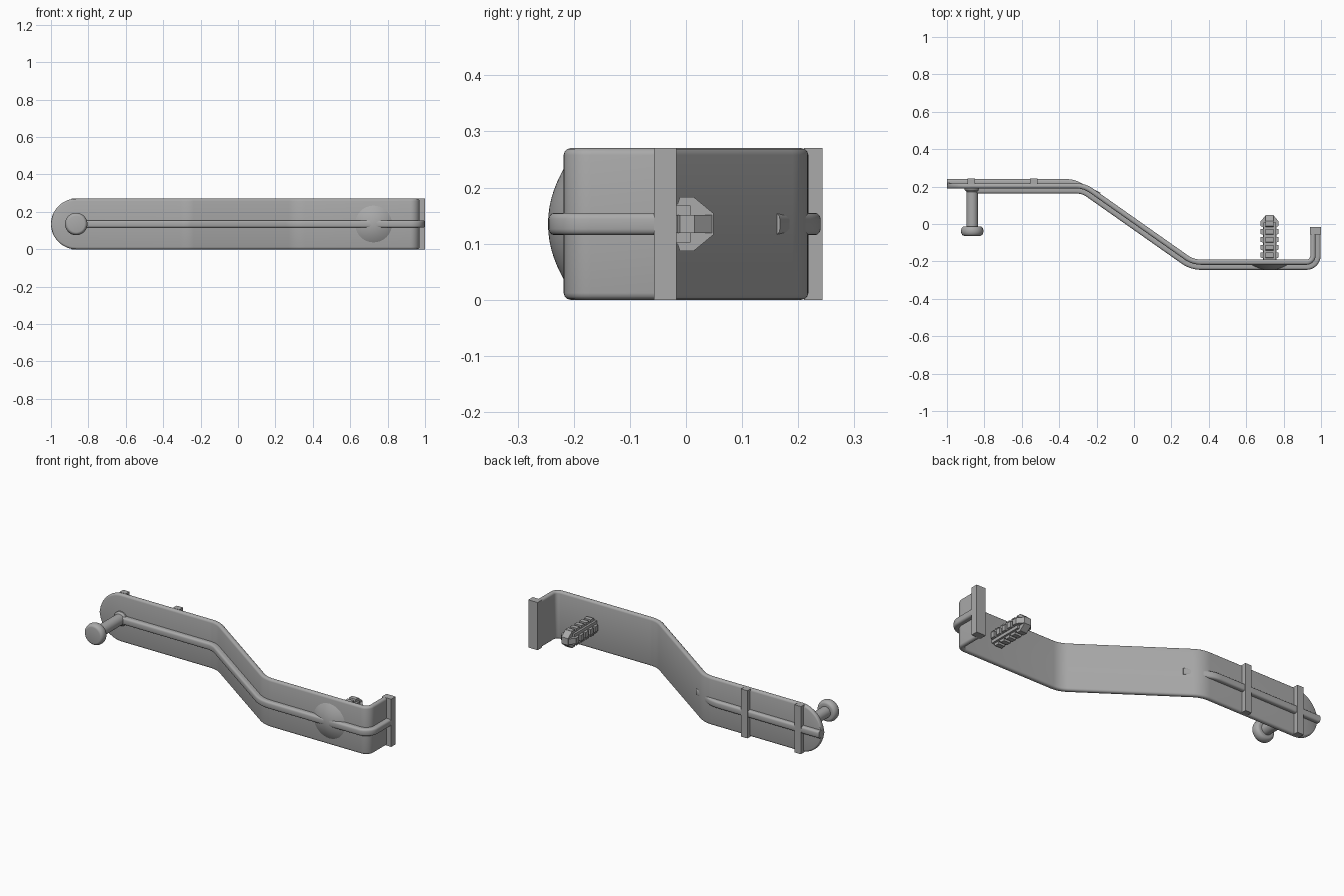
import bpy, bmesh, math
from mathutils import Vector, Matrix

cube = bpy.data.objects.get("Cube")
if cube:
    bpy.data.objects.remove(cube, do_unlink=True)

grey = bpy.data.materials.new("mid_grey")
grey.use_nodes = True
grey.diffuse_color = (0.4, 0.4, 0.4, 1)
grey.node_tree.nodes["Principled BSDF"].inputs["Base Color"].default_value = (0.4, 0.4, 0.4, 1)

MID = 0.135      # middle height of the strap
HALF = 0.014     # half thickness of the strap


def finish(name, bm, smooth=True):
    bmesh.ops.recalc_face_normals(bm, faces=bm.faces)
    mesh = bpy.data.meshes.new(name)
    bm.to_mesh(mesh)
    bm.free()
    mesh.materials.append(grey)
    obj = bpy.data.objects.new(name, mesh)
    bpy.context.collection.objects.link(obj)
    if smooth:
        bpy.ops.object.select_all(action='DESELECT')
        bpy.context.view_layer.objects.active = obj
        obj.select_set(True)
        bpy.ops.object.shade_smooth_by_angle(angle=math.radians(35))
    return obj


def fillet(corners, radii, steps=8):
    """Polyline with rounded inner corners."""
    pts = [Vector(c) for c in corners]
    out = [pts[0]]
    for a, b, c, r in zip(pts, pts[1:], pts[2:], radii):
        d1, d2 = (a - b).normalized(), (c - b).normalized()
        half = d1.angle(d2) / 2
        start = b + d1 * (r / math.tan(half))
        end = b + d2 * (r / math.tan(half))
        centre = b + (d1 + d2).normalized() * (r / math.sin(half))
        sweep_angle = (start - centre).angle_signed(end - centre)
        for i in range(steps + 1):
            out.append(centre + Matrix.Rotation(-sweep_angle * i / steps, 2) @ (start - centre))
    return out + [pts[-1]]


def rounded_section(u0, u1, half_z, r, steps=3):
    """Rounded rectangle in (offset across path, height)."""
    r = min(r, half_z * 0.9)
    ring = []
    for k, (u, z) in enumerate([(u1 - r, half_z - r), (u0 + r, half_z - r),
                                (u0 + r, r - half_z), (u1 - r, r - half_z)]):
        for i in range(steps + 1):
            a = math.pi / 2 * (k + i / steps)
            ring.append((u + r * math.cos(a), z + r * math.sin(a)))
    return ring


def sweep(name, path, section):
    bm = bmesh.new()
    rings = []
    for i, p in enumerate(path):
        t1 = (p - path[max(i - 1, 0)]).normalized()
        t2 = (path[min(i + 1, len(path) - 1)] - p).normalized()
        t = (t1 + t2).normalized()
        n = Vector((-t.y, t.x))
        stretch = 1 / max(t.dot(t2 if t2.length else t1), 0.5)
        rings.append([bm.verts.new((p.x + n.x * u * stretch, p.y + n.y * u * stretch, MID + z))
                      for u, z in section(p)])
    for a, b in zip(rings, rings[1:]):
        for j in range(len(a)):
            k = (j + 1) % len(a)
            bm.faces.new((a[j], a[k], b[k], b[j]))
    bm.faces.new(rings[0])
    bm.faces.new(rings[-1])
    return finish(name, bm)


def lathe(name, x, profile, segments=40):
    """Turn (radius, y) points about an axis running front to back."""
    bm = bmesh.new()
    verts = [bm.verts.new((x + r, y, MID)) for r, y in profile]
    edges = [bm.edges.new(pair) for pair in zip(verts, verts[1:])]
    bmesh.ops.spin(bm, geom=verts + edges, cent=(x, 0, MID), axis=(0, 1, 0),
                   angle=math.tau, steps=segments)
    bmesh.ops.remove_doubles(bm, verts=bm.verts, dist=0.0002)
    return finish(name, bm)


def box(name, x0, x1, y0, y1, z0, z1):
    bm = bmesh.new()
    size = Matrix.Diagonal((x1 - x0, y1 - y0, z1 - z0, 1))
    place = Matrix.Translation(((x0 + x1) / 2, (y0 + y1) / 2, (z0 + z1) / 2))
    bmesh.ops.create_cube(bm, size=1, matrix=place @ size)
    return finish(name, bm, False)


# Strap: offset bends, upturned right end, rounded left end
corners = [(-1, 0.204), (-0.265, 0.204), (0.315, -0.204), (0.957, -0.204), (0.957, -0.03)]
bends = fillet(corners, [0.14, 0.14, 0.035])
end_arc = [Vector((-1 + MID * (1 - math.cos(math.pi / 2 * i / 16)), 0.204)) for i in range(17)]


def strap_section(p):
    back = max(0, -1 + MID - p.x)
    half_z = max(math.sqrt(max(MID ** 2 - back ** 2, 0)), 0.006)
    return rounded_section(-HALF, HALF, half_z, 0.012)


sweep("strap", end_arc + bends[1:], strap_section)

# Front rib follows the strap from the pin to the lip
front_path = [Vector((-0.87, 0.204))] + bends[1:]
sweep("front_rib", front_path, lambda p: rounded_section(-0.041, 0, 0.02, 0.011))

# Rear rib sinks into the first bend
rear_path = fillet([(-1, 0.215), (-0.33, 0.215), (-0.19, 0.145)], [0.14])
sweep("rear_rib", rear_path, lambda p: rounded_section(-0.012, 0.025, 0.02, 0.011))

# Cross bars on the back and lip on the upturned end
for name, x in (("outer_cross_bar", -0.87), ("inner_cross_bar", -0.535)):
    box(name, x - 0.02, x + 0.02, 0.21, 0.243, 0, 2 * MID)
box("end_lip", 0.942, 1.0, -0.057, -0.017, 0, 2 * MID)

# Pin with collar and rounded head
head = [(0.044 + 0.016 * math.sin(a), -0.038 + 0.025 * math.cos(a))
        for a in [math.pi * i / 10 for i in range(11)]]
lathe("pin", -0.865, [(0, 0.2), (0.04, 0.2), (0.04, 0.182), (0.031, 0.172),
                      (0.031, -0.013)] + head + [(0, -0.063)])

# Shallow dome on the front
dome = [(0.1 * math.sin(a), -0.217 - 0.029 * (math.cos(a) - 0.0))
        for a in [math.pi / 2 * i / 10 for i in range(11)]]
lens = [(r, -0.217 - 0.029 * (1 - (r / 0.1) ** 2)) for r, _ in dome]
lathe("front_dome", 0.725, lens + [(0, -0.2)])

# Barbed push-in anchor: two crossed toothed fins around a core
ANCHOR_X = 0.725
side = []
for i in range(5):
    y = -0.195 + 0.042 * i
    side += [(0.036, y), (0.036, y + 0.012), (0.048, y + 0.016), (0.048, y + 0.042)]
side += [(0.047, 0.015), (0.019, 0.049)]


def toothed_fin(name, upright, half_thick):
    outline = side + [(-w, y) for w, y in reversed(side)]
    bm = bmesh.new()
    layers = []
    for t in (-half_thick, half_thick):
        layers.append([bm.verts.new((ANCHOR_X + t, y, MID + w) if upright
                                    else (ANCHOR_X + w, y, MID + t)) for w, y in outline])
    a, b = layers
    for j in range(len(a)):
        k = (j + 1) % len(a)
        bm.faces.new((a[j], a[k], b[k], b[j]))
    bm.faces.new(a)
    bm.faces.new(b)
    return finish(name, bm, False)


toothed_fin("anchor_flat_fin", False, 0.016)
toothed_fin("anchor_upright_fin", True, 0.021)
box("anchor_core", ANCHOR_X - 0.033, ANCHOR_X + 0.033, -0.195, 0.008, MID - 0.033, MID + 0.033)
